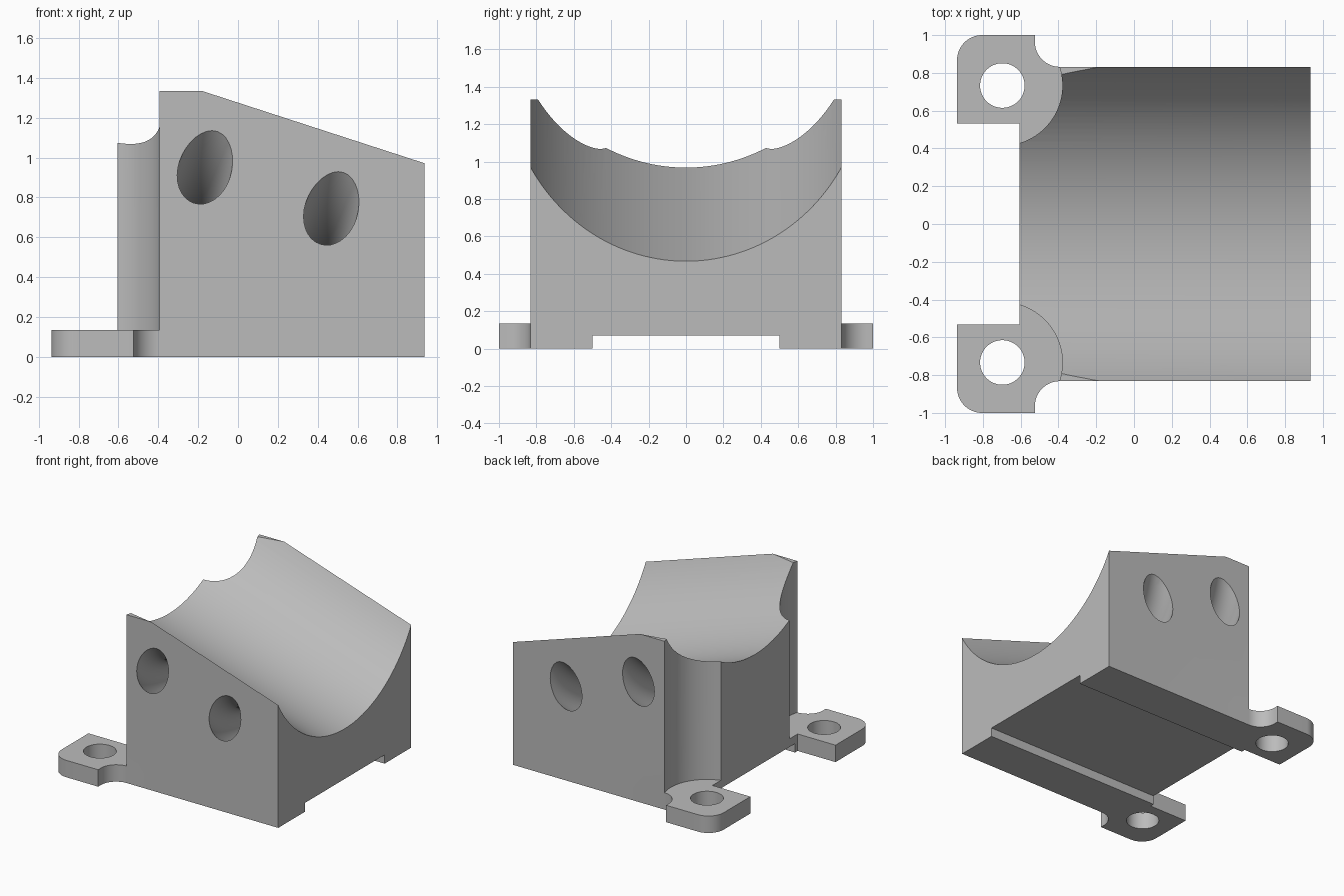
import bpy, bmesh
from math import radians, cos, sin, pi
from mathutils import Vector, Matrix

if "Cube" in bpy.data.objects:
    bpy.data.objects.remove(bpy.data.objects["Cube"], do_unlink=True)

TILT = radians(18)
BACK, FRONT, HALF_W = -0.605, 0.935, 0.832
HOLE_X, HOLE_Y = -0.697, 0.733
PLATE = 0.134

grey = bpy.data.materials.new("plain grey")
grey.use_nodes = True
grey.diffuse_color = (0.5, 0.5, 0.5, 1)
grey.node_tree.nodes["Principled BSDF"].inputs["Base Color"].default_value = (0.5, 0.5, 0.5, 1)


def finish(name, bm):
    bmesh.ops.recalc_face_normals(bm, faces=bm.faces)
    mesh = bpy.data.meshes.new(name)
    bm.to_mesh(mesh)
    bm.free()
    mesh.materials.append(grey)
    obj = bpy.data.objects.new(name, mesh)
    bpy.context.collection.objects.link(obj)
    return obj


def prism(name, points, z0, z1):
    bm = bmesh.new()
    face = bm.faces.new([bm.verts.new((x, y, z0)) for x, y in points])
    top = bmesh.ops.extrude_face_region(bm, geom=[face])["geom"]
    verts = [g for g in top if isinstance(g, bmesh.types.BMVert)]
    bmesh.ops.translate(bm, verts=verts, vec=(0, 0, z1 - z0))
    return finish(name, bm)


def box(name, x0, x1, y0, y1, z0, z1):
    return prism(name, [(x0, y0), (x1, y0), (x1, y1), (x0, y1)], z0, z1)


def arc(cx, cy, r, a0, a1, n=16):
    angles = [radians(a0 + (a1 - a0) * i / n) for i in range(n + 1)]
    return [(cx + r * cos(a), cy + r * sin(a)) for a in angles]


def disc(name, x, y, r, z0, z1, n=64):
    return prism(name, arc(x, y, r, 0, 360, n)[:-1], z0, z1)


def ring(name, centre, major, minor, n=128, m=32):
    # Torus around the tilted cradle axis
    bm = bmesh.new()
    along = Vector((cos(TILT), 0, -sin(TILT)))
    up = Vector((sin(TILT), 0, cos(TILT)))
    side = Vector((0, 1, 0))
    rows = []
    for i in range(n):
        a = 2 * pi * i / n
        out = side * cos(a) + up * sin(a)
        rows.append([bm.verts.new(centre + out * (major + minor * cos(2 * pi * j / m))
                                  + along * minor * sin(2 * pi * j / m)) for j in range(m)])
    for i in range(n):
        a, b = rows[i], rows[(i + 1) % n]
        for j in range(m):
            k = (j + 1) % m
            bm.faces.new((a[j], b[j], b[k], a[k]))
    return finish(name, bm)


def combine(target, tool, operation):
    tool.hide_render = True
    mod = target.modifiers.new(operation.lower(), "BOOLEAN")
    mod.operation, mod.solver, mod.object = operation, "EXACT", tool
    bpy.context.view_layer.objects.active = target
    bpy.ops.object.modifier_apply(modifier=mod.name)
    bpy.data.objects.remove(tool, do_unlink=True)


# Main block
body = box("cradle_block", BACK, FRONT, -HALF_W, HALF_W, 0, 1.333)

# Tilted half-round cradle
bm = bmesh.new()
bmesh.ops.create_cone(bm, cap_ends=True, segments=160, radius1=0.962, radius2=0.962, depth=5,
                      matrix=Matrix.Translation((FRONT, 0, 1.479)) @ Matrix.Rotation(pi / 2 + TILT, 4, "Y"))
combine(body, finish("cradle_cutter", bm), "DIFFERENCE")

# Curved tunnels running under the cradle from side to side
for x, z in ((0.095, 1.746), (0.729, 1.540)):
    combine(body, ring("tunnel_cutter", Vector((x, 0, z)), 1.187, 0.133), "DIFFERENCE")

# Rounded screw clearances and mounting ears
for s in (-1, 1):
    combine(body, disc("clearance_cutter", HOLE_X, s * HOLE_Y, 0.318, PLATE, 2, 96), "DIFFERENCE")
    outline = [(-0.937, 0.533), (-0.5, 0.533), (-0.392, 0.6)]
    outline += arc(-0.392, 0.965, 0.133, 270, 180)
    outline += [(-0.525, 1.0)]
    outline += arc(-0.804, 0.867, 0.133, 90, 180)
    ear = prism("mounting_ear", [(x, s * y) for x, y in outline], 0, PLATE)
    combine(body, ear, "UNION")
    combine(body, disc("screw_hole_cutter", HOLE_X, s * HOLE_Y, 0.118, -0.5, 0.5), "DIFFERENCE")

# Shallow channel along the underside
combine(body, box("channel_cutter", -2, 2, -0.5, 0.5, -0.5, 0.07), "DIFFERENCE")

bpy.ops.object.select_all(action="DESELECT")
body.select_set(True)
bpy.context.view_layer.objects.active = body
bpy.ops.object.shade_smooth_by_angle(angle=radians(30))
